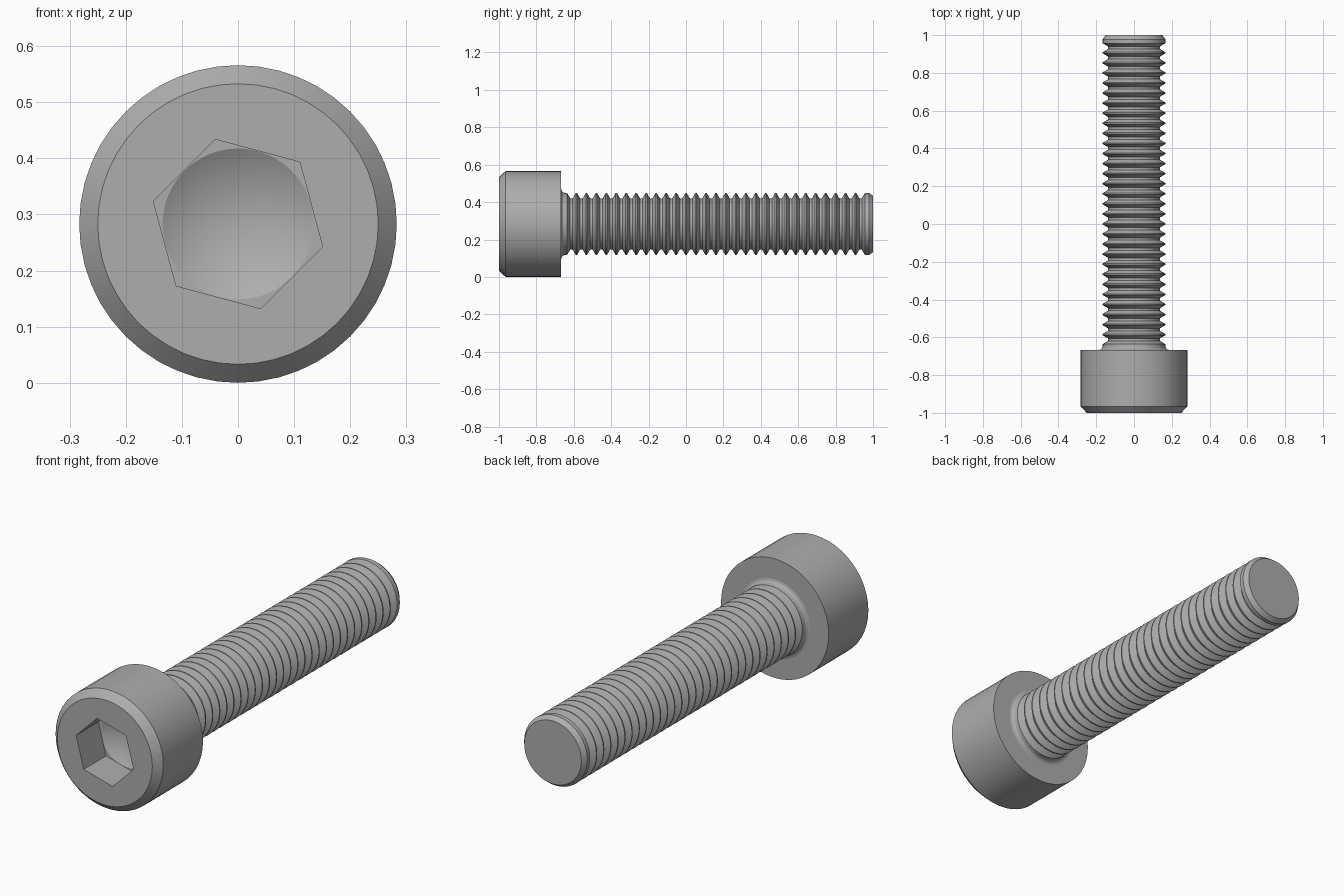
import bpy, bmesh, math

if "Cube" in bpy.data.objects:
    bpy.data.objects.remove(bpy.data.objects["Cube"])

R = 0.283            # head radius, also height of the axis
SIDES = 48

steel = bpy.data.materials.new("grey_steel")
steel.use_nodes = True
color = (0.42, 0.42, 0.42, 1)
steel.diffuse_color = color
steel.node_tree.nodes["Principled BSDF"].inputs["Base Color"].default_value = color


def ring(bm, radius, y, sides=SIDES, turn=0.0):
    """Closed loop of edges around the screw axis."""
    verts = []
    for i in range(sides):
        a = turn + 2 * math.pi * i / sides
        verts.append(bm.verts.new((radius * math.cos(a), y, R + radius * math.sin(a))))
    return [bm.edges.new((verts[i], verts[(i + 1) % sides])) for i in range(sides)]


def bridge(bm, loops):
    for a, b in zip(loops, loops[1:]):
        bmesh.ops.bridge_loops(bm, edges=a + b)


def finish(bm, name):
    bmesh.ops.recalc_face_normals(bm, faces=bm.faces)
    mesh = bpy.data.meshes.new(name)
    bm.to_mesh(mesh)
    bm.free()
    obj = bpy.data.objects.new(name, mesh)
    bpy.context.collection.objects.link(obj)
    mesh.materials.append(steel)
    bpy.ops.object.select_all(action="DESELECT")
    obj.select_set(True)
    bpy.context.view_layer.objects.active = obj
    bpy.ops.object.shade_smooth_by_angle(angle=math.radians(25))


# Head: chamfered cylinder with a hexagonal socket and drilled cone floor
bm = bmesh.new()
outer = [ring(bm, r, y) for r, y in ((0.25, -1), (R, -0.965), (R, -0.667))]
bridge(bm, outer)
bmesh.ops.edgeloop_fill(bm, edges=outer[-1])
turn = math.radians(-15)
mouth = ring(bm, 0.156, -1, 6, turn)
floor = ring(bm, 0.156, -0.833, 6, turn)
drill = ring(bm, 0.1345, -0.833)
bridge(bm, [mouth, floor])
bmesh.ops.triangle_fill(bm, edges=outer[0] + mouth, use_beauty=True)
bmesh.ops.triangle_fill(bm, edges=floor + drill, use_beauty=True)
tip = bm.verts.new((0, -0.755, R))
for e in drill:
    bm.faces.new((*e.verts, tip))
finish(bm, "socket_head")

# Shank: fillet under the head, ring threads, chamfered end
PITCH, CREST, ROOT = 0.0533, 0.166, 0.137
profile = [(0.186, -0.667), (0.176, -0.664), (0.169, -0.657), (CREST, -0.646)]
start = -0.636
for i in range(30):
    y = start + i * PITCH
    profile += [(CREST, y), (ROOT, y + 0.017), (ROOT, y + 0.030), (CREST, y + 0.047)]
profile += [(CREST, 0.978), (0.15, 1.0)]
bm = bmesh.new()
loops = [ring(bm, r, y) for r, y in profile]
bridge(bm, loops)
bmesh.ops.edgeloop_fill(bm, edges=loops[0])
bmesh.ops.edgeloop_fill(bm, edges=loops[-1])
finish(bm, "threaded_shank")
